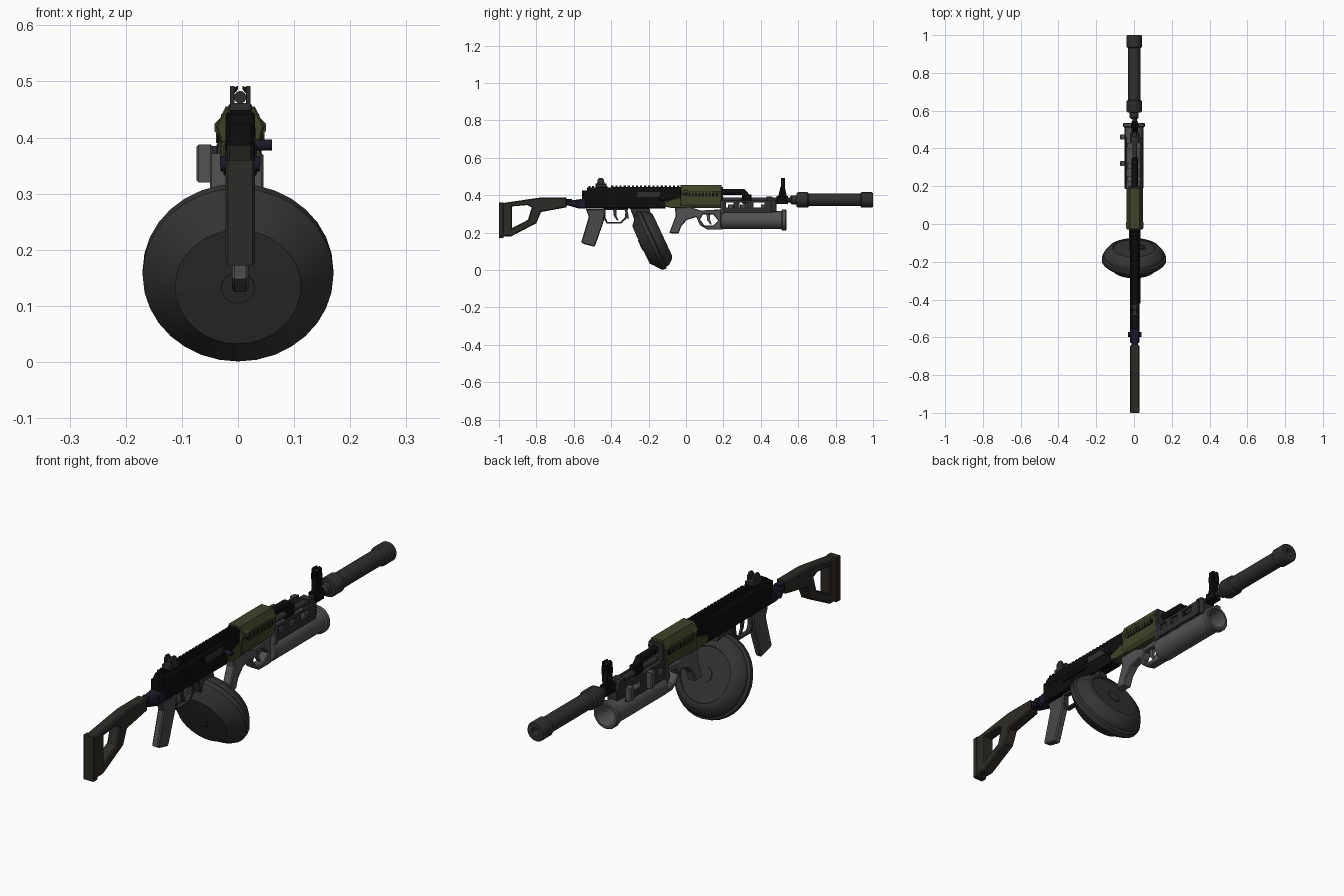
import bpy, bmesh, math
from mathutils import Matrix, Vector

if "Cube" in bpy.data.objects:
    bpy.data.objects.remove(bpy.data.objects["Cube"])

CX = 0.004  # centreline of the gun body


def material(name, r, g, b):
    m = bpy.data.materials.new(name)
    m.diffuse_color = (r, g, b, 1)
    m.use_nodes = True
    m.node_tree.nodes["Principled BSDF"].inputs["Base Color"].default_value = m.diffuse_color
    return m


BLACK = material("black", .004, .004, .004)
STEEL = material("dark_steel", .028, .028, .028)
DRUM = material("drum_grey", .034, .034, .034)
GREY = material("launcher_grey", .085, .085, .085)
GRIP = material("grip_grey", .065, .065, .065)
OLIVE = material("olive", .05, .055, .022)
STOCK = material("stock_brown", .026, .024, .019)
HINGE = material("hinge_blue", .012, .010, .022)


def add(name, mesh, mat, smooth=False):
    ob = bpy.data.objects.new(name, mesh)
    bpy.context.collection.objects.link(ob)
    mesh.materials.clear()
    mesh.materials.append(mat)
    for p in mesh.polygons:
        p.use_smooth = False
    if smooth:
        bpy.ops.object.select_all(action='DESELECT')
        ob.select_set(True)
        bpy.context.view_layer.objects.active = ob
        bpy.ops.object.shade_smooth_by_angle(angle=math.radians(32))
    return ob


def panel(name, loops, a, b, mat, bevel=0.0, axis='X'):
    """Filled outline (first loop) with holes (others), extruded from a to b."""
    cu = bpy.data.curves.new(name, 'CURVE')
    cu.dimensions, cu.fill_mode = '2D', 'BOTH'
    cu.extrude = (b - a) / 2 - bevel
    cu.bevel_depth, cu.bevel_resolution, cu.offset = bevel, 0, -bevel
    for loop in loops:
        s = cu.splines.new('POLY')
        s.points.add(len(loop) - 1)
        for p, (u, v) in zip(s.points, loop):
            p.co = (u, v, 0, 1)
        s.use_cyclic_u = True
    tmp = bpy.data.objects.new("tmp", cu)
    bpy.context.collection.objects.link(tmp)
    dg = bpy.context.evaluated_depsgraph_get()
    me = bpy.data.meshes.new_from_object(tmp.evaluated_get(dg))
    bpy.data.objects.remove(tmp)
    mid = (a + b) / 2
    if axis == 'X':    # outline lies in y,z
        m = Matrix(((0, 0, 1, mid), (1, 0, 0, 0), (0, 1, 0, 0), (0, 0, 0, 1)))
    else:              # outline lies in x,z
        m = Matrix(((1, 0, 0, 0), (0, 0, -1, mid), (0, 1, 0, 0), (0, 0, 0, 1)))
    me.transform(m)
    bm = bmesh.new()
    bm.from_mesh(me)
    bmesh.ops.remove_doubles(bm, verts=bm.verts, dist=1e-5)
    bmesh.ops.recalc_face_normals(bm, faces=bm.faces)
    bm.to_mesh(me)
    bm.free()
    return add(name, me, mat)


def rect(u0, u1, v0, v1):
    return [(u0, v0), (u1, v0), (u1, v1), (u0, v1)]


def box(name, x, y, z, mat, bevel=0.0):
    return panel(name, [rect(*y, *z)], *x, mat, bevel)


def lathe(name, prof, loc, mat, n=24, axis=(0, 1, 0), smooth=True):
    """Spin (distance, radius) pairs round an axis."""
    bm = bmesh.new()
    rings = [[bm.verts.new((r * math.cos(2 * math.pi * i / n), r * math.sin(2 * math.pi * i / n), t))
              for i in range(n)] for t, r in prof]
    for p, q in zip(rings, rings[1:]):
        for i in range(n):
            j = (i + 1) % n
            bm.faces.new((p[i], p[j], q[j], q[i]))
    bm.faces.new(rings[0][::-1])
    bm.faces.new(rings[-1])
    rot = Vector((0, 0, 1)).rotation_difference(Vector(axis)).to_matrix().to_4x4()
    bm.transform(Matrix.Translation(loc) @ rot)
    bmesh.ops.recalc_face_normals(bm, faces=bm.faces)
    me = bpy.data.meshes.new(name)
    bm.to_mesh(me)
    bm.free()
    return add(name, me, mat, smooth)


def rod(name, pts, r, mat, res=1):
    """Round bar following a path of points."""
    for i, (p, q) in enumerate(zip(pts, pts[1:])):
        p, q = Vector(p), Vector(q)
        L = (q - p).length
        lathe(f"{name}_{i}", [(-r * .3, r), (L + r * .3, r)], p, mat, 12, (q - p).normalized())


# Shoulder stock, open in the middle, and its folding hinge
panel("stock", [[(-1, .18), (-.935, .18), (-.80, .25), (-.775, .31), (-.71, .322), (-.64, .335),
                 (-.64, .387), (-.78, .387), (-.83, .38), (-1, .355)],
                [(-.93, .225), (-.845, .268), (-.825, .335), (-.85, .347), (-.93, .34)]],
      -.02, .028, STOCK, .005)
box("butt_pad", (-.022, .03), (-1, -.975), (.172, .36), STOCK, .004)
box("stock_latch", (-.012, .02), (-.69, -.61), (.345, .38), HINGE, .004)
panel("hinge", [[(-.63, .345), (-.57, .328), (-.53, .33), (-.53, .385), (-.57, .378), (-.63, .37)]],
      -.022, .03, HINGE, .006)
lathe("hinge_pin", [(-.035, .013), (.035, .013)], (CX, -.585, .353), HINGE, 12, (1, 0, 0))

# Receiver, dust cover and toothed top rail
panel("receiver", [[(-.545, .33), (-.11, .33), (-.11, .41), (-.545, .41)]], -.021, .029, BLACK, .003)
panel("dust_cover", [[(CX - .026, .40), (CX + .026, .40), (CX + .026, .425), (CX + .017, .442),
                      (CX - .017, .442), (CX - .026, .425)]], -.53, -.13, BLACK, 0, 'Y')
box("rear_trunnion", (-.021, .029), (-.555, -.52), (.335, .425), BLACK, .006)
box("rail_base", (-.016, .024), (-.40, -.03), (.43, .443), BLACK)
for i in range(17):
    y = -.40 + i * .022
    panel(f"rail_tooth_{i}", [[(-.016, .440), (.024, .440), (.019, .453), (-.011, .453)]],
          y, y + .012, BLACK, 0, 'Y')
box("rear_sight_block", (-.022, .03), (-.14, -.03), (.37, .445), BLACK, .003)
for i in range(6):
    y = -.52 + i * .018
    box(f"cover_rib_{i}", (-.014, .022), (y, y + .009), (.44, .449), BLACK)
rod("charging_handle", [(.025, -.125, .387), (.058, -.125, .387)], .010, HINGE)
box("selector_lever", (.029, .034), (-.42, -.27), (.372, .385), BLACK)
box("ejection_port", (.027, .031), (-.26, -.14), (.39, .418), STEEL)

# Rear sight with twin protecting ears
box("sight_base", (-.017, .025), (-.485, -.425), (.44, .462), STEEL, .004)
for i, x in enumerate((-.014, .014)):
    panel(f"sight_ear_{i}", [[(-.475, .455), (-.435, .455), (-.438, .482), (-.448, .492),
                              (-.464, .492), (-.474, .48)]], x, x + .008, STEEL, .001)
lathe("aperture", [(-.006, .011), (.006, .011), (.006, .006), (-.006, .006)], (CX, -.455, .472), STEEL, 16)

# Pistol grip, trigger and guard
panel("pistol_grip", [[(-.56, .148), (-.545, .138), (-.49, .125), (-.482, .14), (-.44, .26),
                       (-.43, .325), (-.535, .325), (-.52, .285)]], -.011, .019, GRIP, .005)
panel("trigger_guard", [[(-.44, .33), (-.44, .275), (-.425, .25), (-.345, .25), (-.318, .275), (-.31, .33)],
                        [(-.43, .32), (-.43, .28), (-.42, .258), (-.35, .258), (-.328, .28), (-.322, .32)]],
      -.006, .014, STEEL)
panel("trigger", [[(-.39, .325), (-.37, .325), (-.372, .29), (-.36, .266), (-.368, .264), (-.386, .288)]],
      0, .008, STEEL)
panel("magazine_catch", [[(-.33, .33), (-.315, .33), (-.305, .275), (-.315, .275)]], -.004, .012, STEEL)

# Tilted drum magazine with stepped rim and feed tower
AX = (0, .906, .423)
lathe("drum_magazine", [(-.066, .055), (-.064, .112), (-.052, .124), (-.022, .164), (-.014, .17),
                        (.006, .17), (.012, .161), (.022, .161), (.03, .157), (.054, .137),
                        (.062, .122), (.062, .112), (.057, .11), (.057, .02)],
      (0, -.182, .161), DRUM, 32, AX)
lathe("drum_hub", [(-.07, .03), (.061, .03)], (0, -.182, .161), DRUM, 24, AX)
panel("feed_tower", [[(-.305, .345), (-.20, .345), (-.17, .24), (-.25, .20)]], -.016, .024, DRUM, .003)

# Olive handguard: lower shell, upper shell, vents and side ribs
panel("handguard_lower", [[(CX - .024, .332), (CX + .024, .332), (CX + .036, .35), (CX + .036, .395),
                           (CX - .036, .395), (CX - .036, .35)]], -.03, .19, OLIVE, .003, 'Y')
panel("handguard_rear", [[(-.115, .34), (-.08, .332), (0, .332), (0, .395), (-.05, .385), (-.115, .365)]],
      CX - .03, CX + .03, OLIVE, .003)
panel("handguard_upper", [[(CX - .034, .39), (CX + .034, .39), (CX + .043, .42), (CX + .026, .455),
                           (CX - .026, .455), (CX - .043, .42)]], -.03, .19, OLIVE, .003, 'Y')
for side in (-1, 1):
    x = CX + side * .037
    box(f"vent_{side}", (x - .004, x + .004), (.0, .17), (.392, .413), BLACK)
    for i in range(9):
        y = .005 + i * .018
        box(f"rib_{side}_{i}", (x - .006, x + .006), (y, y + .008), (.39, .425), OLIVE)
    panel(f"side_flare_{side}", [[(CX + side * u, v) for u, v in
          ((.03, .44), (.046, .425), (.046, .412), (.03, .392))]], -.02, .01, OLIVE, 0, 'Y')
box("handguard_cap", (CX - .034, CX + .034), (.185, .198), (.34, .445), STEEL, .004)

# Barrel, gas tube and gas block
rod("barrel", [(CX, 0, .375), (CX, .59, .375)], .013, STEEL)
rod("gas_tube", [(CX, .18, .418), (CX, .305, .418), (CX, .338, .38)], .016, BLACK)
box("gas_block", (CX - .016, CX + .016), (.30, .35), (.355, .405), BLACK, .004)

# Front sight tower with two ears
box("front_sight_base", (CX - .018, CX + .018), (.485, .545), (.352, .395), BLACK, .004)
for i, s in enumerate((-1, 1)):
    panel(f"front_sight_ear_{i}", [[(CX + s * u, v) for u, v in
          ((.006, .39), (.014, .39), (.019, .455), (.015, .488), (.004, .492), (.004, .486), (.011, .478), (.012, .455))]],
          .507, .53, BLACK, 0, 'Y')
panel("front_sight_tower", [[(.492, .39), (.54, .39), (.528, .445), (.505, .445)]], CX - .009, CX + .009, BLACK)
rod("front_post", [(CX, .518, .44), (CX, .518, .472)], .003, BLACK)

# Muzzle suppressor
lathe("suppressor", [(.555, .016), (.565, .024), (.59, .024), (.592, .038), (.598, .041), (.65, .041),
                     (.657, .034), (.932, .034), (.938, .041), (.994, .041), (1, .037),
                     (1, .017), (.96, .014)], (CX - .003, 0, .375), STEEL, 24)

# Under-barrel launcher: tube, grip frame with guard
lathe("launcher_tube", [(.185, .045), (.19, .049), (.51, .049), (.515, .057), (.532, .057), (.536, .053),
                        (.536, .044), (.50, .039), (.25, .039)], (0, 0, .267), GREY, 24)
panel("launcher_frame", [[(-.09, .197), (-.04, .195), (-.025, .235), (.005, .268), (.055, .283), (.075, .24), (.115, .216),
                          (.195, .216), (.195, .325), (.08, .318), (.03, .335), (-.06, .335), (-.055, .29)],
                         [(.075, .27), (.1, .237), (.145, .237), (.172, .265), (.145, .297), (.09, .297)]],
      -.017, .021, GREY, .004)
panel("launcher_trigger", [[(.11, .30), (.13, .30), (.128, .27), (.138, .245), (.13, .243), (.112, .268)]],
      -.004, .008, GREY)
box("launcher_rear_plate", (-.05, .045), (.185, .2), (.30, .372), GREY, .003)

# Launcher bracket: windowed plates, cross blocks and side knobs
for i, x in enumerate((-.046, .032)):
    panel(f"bracket_plate_{i}", [rect(.19, .46, .308, .385 if i == 0 else .372), rect(.215, .255, .335, .362),
                                 rect(.285, .325, .335, .362), rect(.36, .42, .335, .362)],
          x, x + .009, STEEL)
for i, y in enumerate((.225, .29, .40)):
    box(f"bracket_block_{i}", (-.038, .034), (y, y + .03), (.31, .35), GREY, .003)
for i, y in enumerate((.32, .46)):
    box(f"bracket_knob_{i}", (-.074, -.045), (y - .013, y + .013), (.32, .388 - i * .012), GREY, .004)
panel("barrel_clamp", [[(.43, .31), (.485, .31), (.485, .36), (.46, .392), (.43, .392)]], -.02, .028, STEEL, .003)
